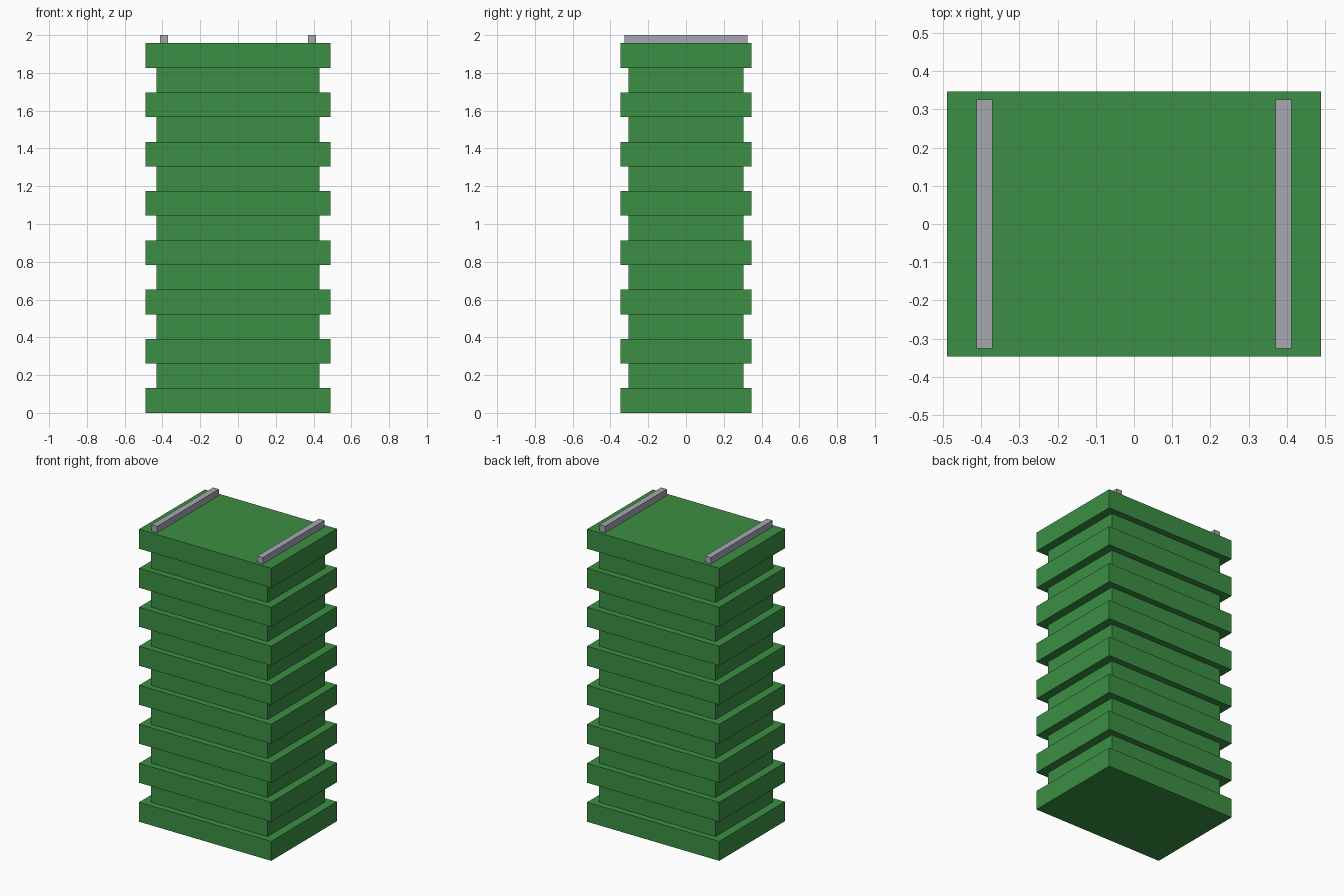
import bpy

if "Cube" in bpy.data.objects:
    bpy.data.objects.remove(bpy.data.objects["Cube"])


def material(name, rgb):
    m = bpy.data.materials.new(name)
    m.diffuse_color = (*rgb, 1.0)
    m.use_nodes = True
    m.node_tree.nodes["Principled BSDF"].inputs["Base Color"].default_value = m.diffuse_color
    return m


def box(name, size, center, mat):
    bpy.ops.mesh.primitive_cube_add(size=1, location=center)
    ob = bpy.context.object
    ob.name = name
    ob.scale = size
    bpy.ops.object.transform_apply(location=False, rotation=False, scale=True)
    ob.data.materials.append(mat)
    return ob


green = material("leaf_green", (0.045, 0.275, 0.056))
grey = material("light_grey", (0.38, 0.39, 0.44))

TOP = 1.957
LAYERS = 15
H = TOP / LAYERS

# Alternating wide slabs and recessed storeys
for i in range(LAYERS):
    wide = i % 2 == 0
    w, d = (0.978, 0.694) if wide else (0.864, 0.608)
    box("floor_slab" if wide else "recessed_storey",
        (w, d, H), (0, 0, (i + 0.5) * H), green)

# Two rails on the roof
for side in (-1, 1):
    box("roof_rail", (0.042, 0.652, 2 - TOP),
        (side * 0.391, 0, (TOP + 2) / 2), grey)
